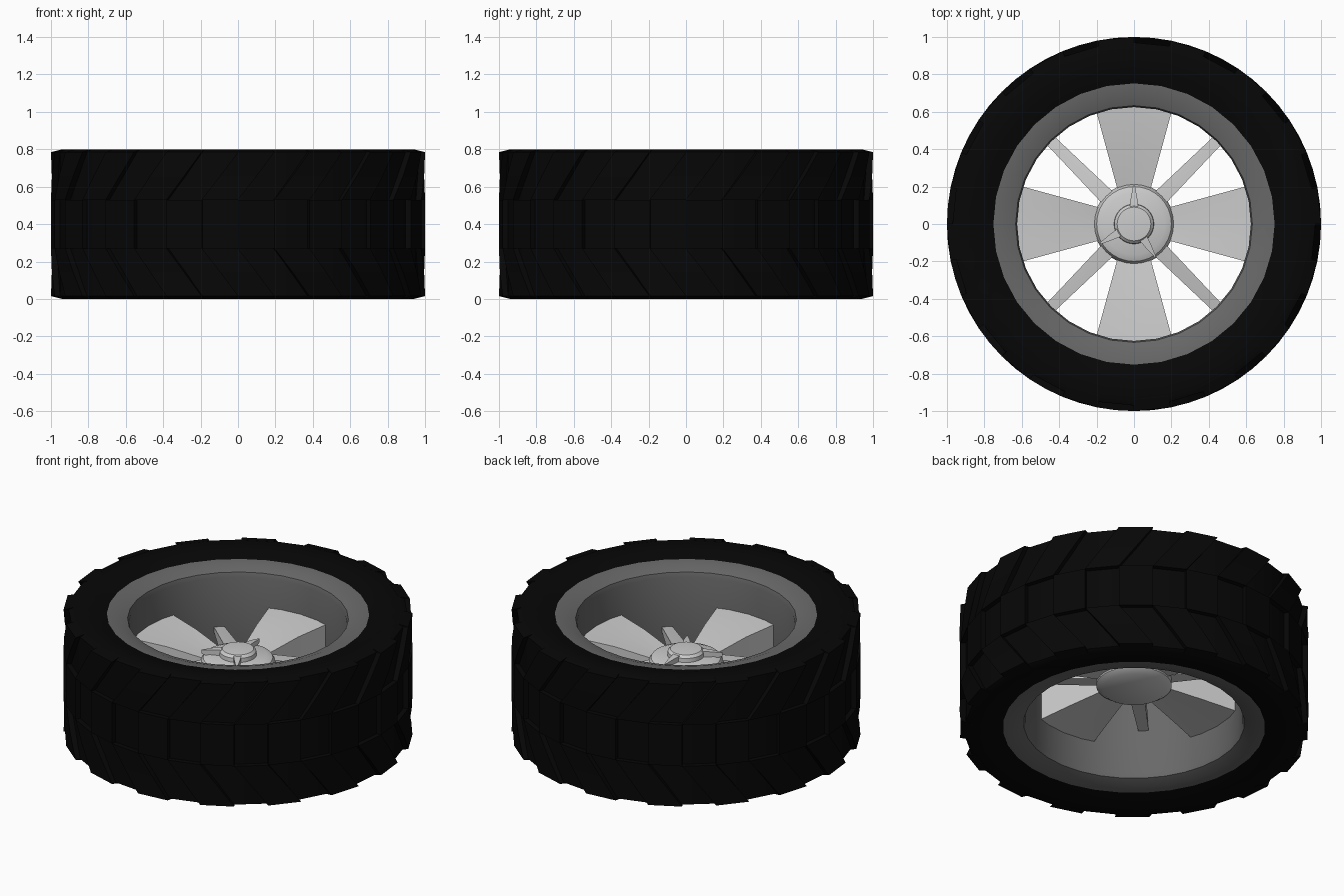
import bpy, bmesh
from math import sin, cos, pi, sqrt, radians

if "Cube" in bpy.data.objects:
    bpy.data.objects.remove(bpy.data.objects["Cube"])

SEG = 32


def material(name, v):
    m = bpy.data.materials.new(name)
    m.diffuse_color = (v, v, v, 1)
    m.use_nodes = True
    m.node_tree.nodes["Principled BSDF"].inputs["Base Color"].default_value = m.diffuse_color
    return m


BLACK = material("rubber", 0.002)
DARK = material("dark_metal", 0.14)
LIGHT = material("light_metal", 0.55)


def finish(name, bm, mat, angle=None):
    bmesh.ops.remove_doubles(bm, verts=bm.verts, dist=1e-5)
    bmesh.ops.recalc_face_normals(bm, faces=bm.faces)
    me = bpy.data.meshes.new(name)
    bm.to_mesh(me)
    bm.free()
    ob = bpy.data.objects.new(name, me)
    bpy.context.collection.objects.link(ob)
    me.materials.append(mat)
    if angle:
        bpy.ops.object.select_all(action='DESELECT')
        ob.select_set(True)
        bpy.context.view_layer.objects.active = ob
        bpy.ops.object.shade_smooth_by_angle(angle=radians(angle))
    return ob


def polar(r, a, z):
    return (r * cos(a), r * sin(a), z)


def lathe(name, profile, mat, seg=SEG, angle=35):
    bm = bmesh.new()
    rings = [[bm.verts.new(polar(r, 2 * pi * i / seg, z)) for i in range(seg)]
             for r, z in profile]
    for a, b in zip(rings, rings[1:]):
        for i in range(seg):
            j = (i + 1) % seg
            bm.faces.new((a[i], a[j], b[j], b[i]))
    return finish(name, bm, mat, angle)


def loft(bm, rings):
    """Skin closed rings of points and cap both ends."""
    vs = [[bm.verts.new(p) for p in ring] for ring in rings]
    n = len(vs[0])
    for a, b in zip(vs, vs[1:]):
        for i in range(n):
            j = (i + 1) % n
            bm.faces.new((a[i], a[j], b[j], b[i]))
    bm.faces.new(vs[0])
    bm.faces.new(vs[-1])


def spoke(name, angle, stations, mat=LIGHT):
    """Radial arm; each station is (radius, half width, bottom z, top z)."""
    bm = bmesh.new()
    rings = []
    for r, w, lo, hi in stations:
        ring = []
        for u, z in ((-1, lo), (-.5, lo), (0, lo), (.5, lo), (1, lo),
                     (1, hi), (.5, hi), (0, hi), (-.5, hi), (-1, hi)):
            y = u * w
            x = sqrt(r * r - y * y)
            ring.append((x * cos(angle) - y * sin(angle),
                         x * sin(angle) + y * cos(angle), z))
        rings.append(ring)
    loft(bm, rings)
    return finish(name, bm, mat, 30)


# tyre body, sidewalls dipping towards the rim
side = [(.752, .365), (.82, .385), (.94, .4), (.97, .385)]
lathe("tyre_body", [(r, .4 + z) for r, z in side] +
      [(r, .4 - z) for r, z in reversed(side)], BLACK)


# tread blocks: one straight centre row and two slanted shoulder rows
def tread_row(name, rows, offset):
    """rows: (z, outer radius, shift in segments)"""
    bm = bmesh.new()
    step = 2 * pi / SEG
    for k in range(0, SEG, 2):
        rings = []
        for z, r, shift in rows:
            a = (k + offset + shift) * step
            rings.append([polar(.935, a, z), polar(r, a, z),
                          polar(r, a + step, z), polar(.935, a + step, z)])
        loft(bm, rings)
    return finish(name, bm, BLACK)


tread_row("centre_tread", [(.27, 1, 0), (.53, 1, 0)], 0)
tread_row("upper_tread", [(.53, 1, 0), (.655, 1, .5), (.785, 1, 1), (.8, .94, 1)], 1)
tread_row("lower_tread", [(.27, 1, 0), (.145, 1, .5), (.015, 1, 1), (0, .94, 1)], 1)

# rim barrel with nearly flat lips
half = [(.752, .365), (.695, .36), (.633, .338), (.625, .31)]
lathe("rim", [(r, .4 + z) for r, z in half] +
      [(r, .4 - z) for r, z in reversed(half)], DARK, angle=40)

# four fan spokes and four thin spokes
for i in range(4):
    spoke(f"wide_spoke_{i + 1}", i * pi / 2,
          [(.12, .065, .33, .46), (.22, .092, .32, .475),
           (.42, .145, .30, .51), (.628, .2, .275, .527)])
    spoke(f"thin_spoke_{i + 1}", i * pi / 2 + pi / 4,
          [(.12, .044, .34, .49), (.22, .042, .345, .475), (.628, .03, .37, .40)])

# hub, centre cap and three spinner prongs
lathe("hub", [(0, .285), (.18, .285), (.217, .31), (.217, .465), (.20, .495),
              (.165, .51), (0, .51)], LIGHT)
lathe("centre_cap", [(.108, .49), (.105, .535), (.09, .55), (0, .557)], LIGHT)
for i, deg in enumerate((90, 210, 303)):
    spoke(f"spinner_prong_{i + 1}", radians(deg),
          [(.08, .024, .49, .545), (.14, .017, .49, .542), (.21, .004, .51, .532)])
